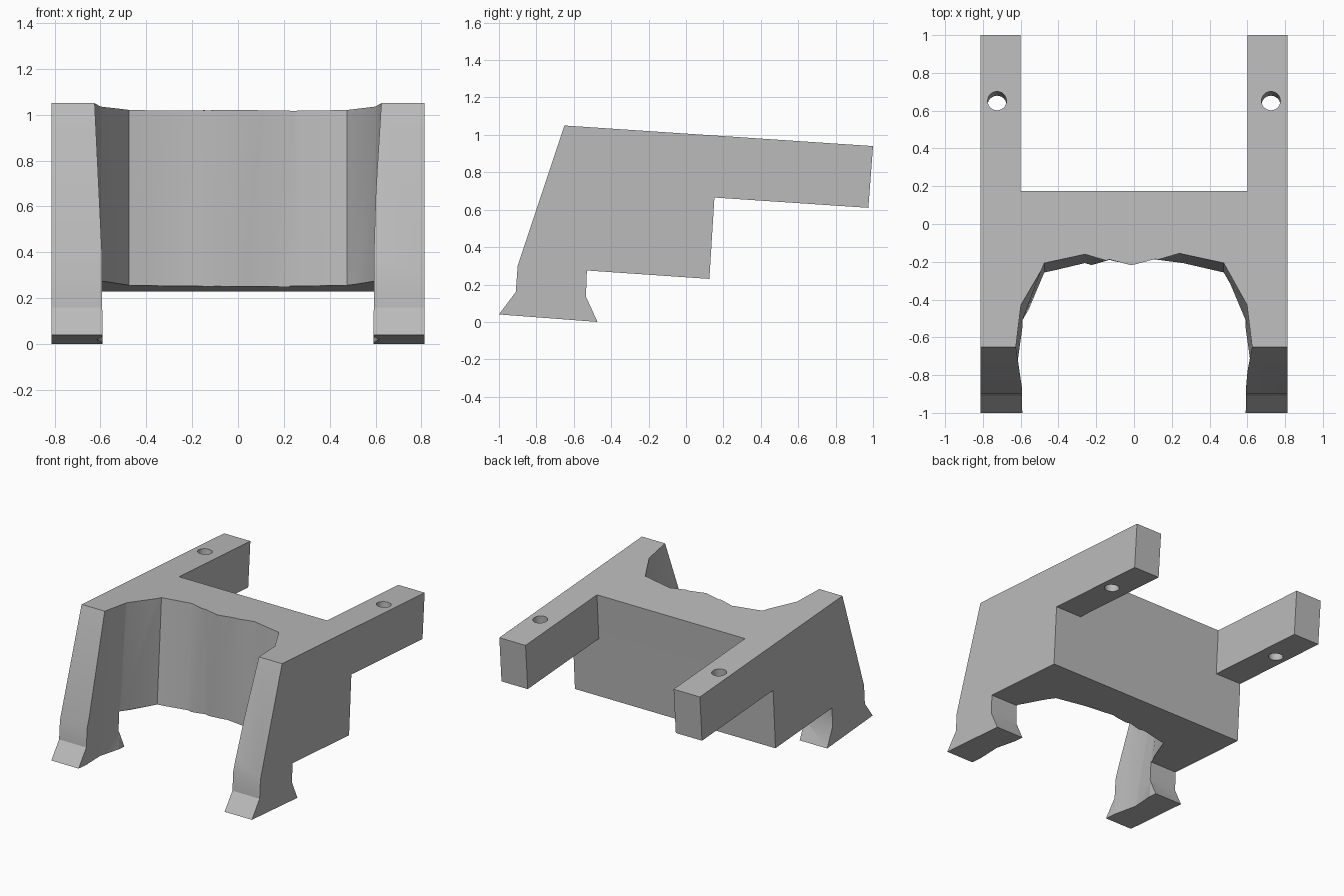
import bpy
import bmesh
from mathutils import Vector

if "Cube" in bpy.data.objects:
    bpy.data.objects.remove(bpy.data.objects["Cube"], do_unlink=True)

grey = bpy.data.materials.new("plain grey")
grey.use_nodes = True
colour = (0.5, 0.5, 0.5, 1)
grey.diffuse_color = colour
grey.node_tree.nodes["Principled BSDF"].inputs["Base Color"].default_value = colour


def loft(name, ring_a, ring_b):
    """Solid between two matching rings of points."""
    bm = bmesh.new()
    a = [bm.verts.new(p) for p in ring_a]
    b = [bm.verts.new(p) for p in ring_b]
    bm.faces.new(a)
    bm.faces.new(b[::-1])
    for i in range(len(a)):
        j = (i + 1) % len(a)
        bm.faces.new((a[j], a[i], b[i], b[j]))
    bmesh.ops.recalc_face_normals(bm, faces=bm.faces)
    mesh = bpy.data.meshes.new(name)
    bm.to_mesh(mesh)
    bm.free()
    mesh.materials.append(grey)
    ob = bpy.data.objects.new(name, mesh)
    bpy.context.collection.objects.link(ob)
    return ob


def extrude_x(name, profile, half):
    return loft(name, [(-half, y, z) for y, z in profile],
                [(half, y, z) for y, z in profile])


# Bracket body from its side outline
side = [(-1, .04), (-.473, 0), (-.535, .135), (-.53, .275), (.125, .23),
        (.152, .665), (.975, .61), (1, .94), (-.65, 1.05), (-.9, .3), (-.91, .16)]
body = extrude_x("bracket_body", side, .8125)

# Gap between the two rear arms
cutters = [extrude_x("arm_gap_cutter",
                     [(.152, .665), (.187, 1.2), (1.3, 1.2), (1.3, .5), (.2, .5)], .6)]

# Scalloped front recess: x and y at the upper rim, then at the lower rim
TOP, LOW = 1.02, .25
half = [((.13, -.188), (.13, -.19)), ((.26, -.16), (.26, -.207)),
        ((.475, -.207), (.475, -.257)), ((.598, -.43), (.592, -.515)),
        ((.625, -.65), (.617, -.703)), ((.592, -.83), (.592, -.885)),
        ((.59, -1.3), (.59, -1.35))]
centre = [((0, -.215), (0, -.186))]
mirrored = [((-a[0], a[1]), (-b[0], b[1])) for a, b in reversed(half)]


def rim_at(z):
    t = (z - LOW) / (TOP - LOW)
    return [(*Vector(b).lerp(Vector(a), t), z) for a, b in centre + half + mirrored]


cutters.append(loft("recess_cutter", rim_at(1.2), rim_at(-.1)))

# Space between the feet
cutters.append(extrude_x("foot_gap_cutter",
                         [(-1.2, -.1), (-.45, -.1), (-.45, .265), (-1.2, .265)], .59))

# Bolt holes through the arms, square to the sloping top
axis = Vector((0, .067, 1)).normalized()
for s in (-1, 1):
    bpy.ops.mesh.primitive_cylinder_add(vertices=24, radius=.05, depth=1,
                                        location=(s * .725, .64, .79))
    hole = bpy.context.object
    hole.name = "bolt_hole_cutter"
    hole.rotation_euler = axis.to_track_quat('Z', 'Y').to_euler()
    hole.data.materials.append(grey)
    cutters.append(hole)

bpy.ops.object.select_all(action='DESELECT')
bpy.context.view_layer.objects.active = body
body.select_set(True)
for c in cutters:
    mod = body.modifiers.new("cut", 'BOOLEAN')
    mod.operation = 'DIFFERENCE'
    mod.solver = 'EXACT'
    mod.object = c
    bpy.ops.object.modifier_apply(modifier=mod.name)
for c in cutters:
    bpy.data.objects.remove(c, do_unlink=True)

bpy.ops.object.shade_smooth_by_angle(angle=.5)
